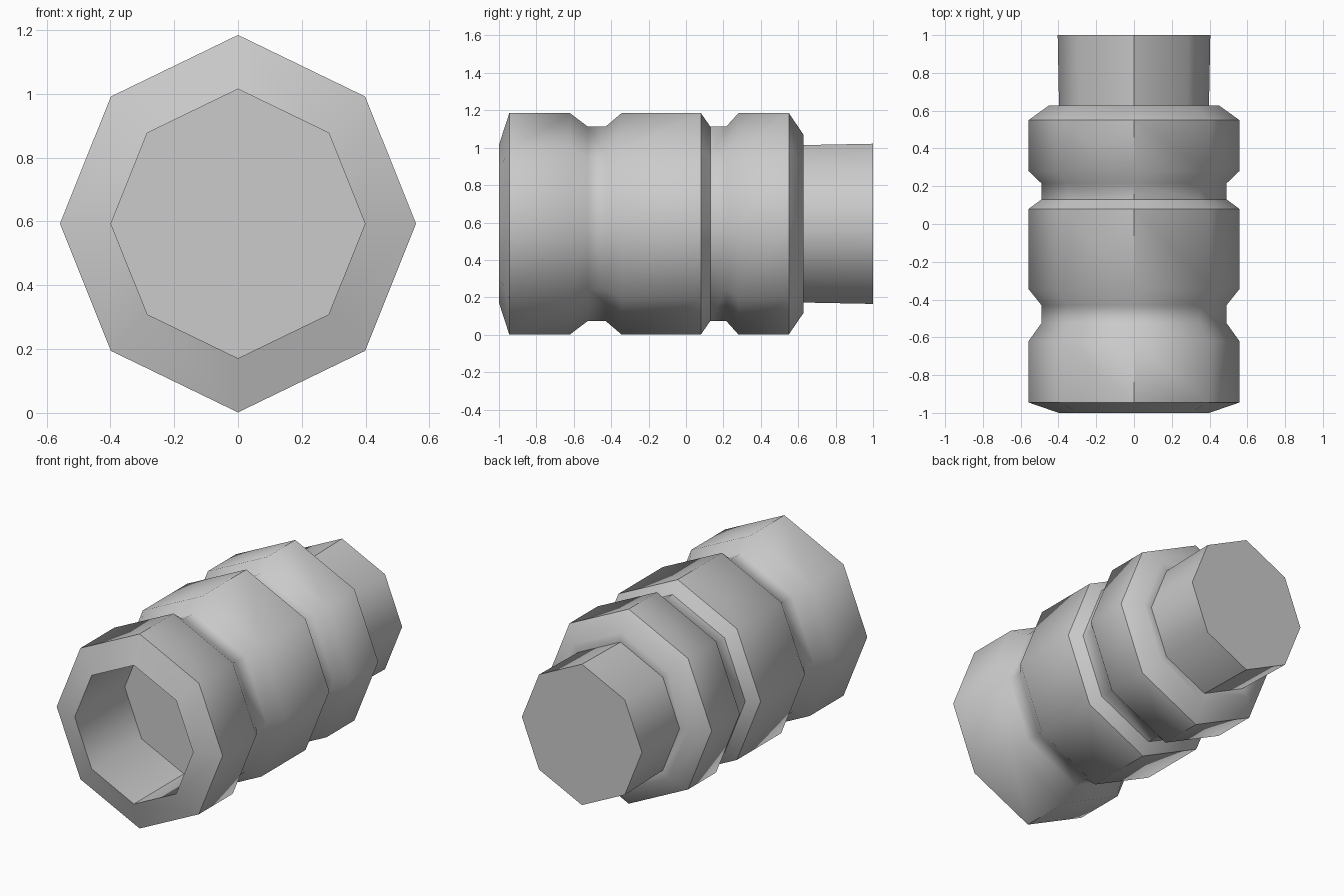
import bpy, bmesh, math

if "Cube" in bpy.data.objects:
    bpy.data.objects.remove(bpy.data.objects["Cube"])

CZ = 0.593


def lathe(name, profile, sides=8, stretch=1.06):
    """Octagonal lathe along y; profile is (y, radius), capped at both ends."""
    bm = bmesh.new()
    rings = []
    for y, r in profile:
        ring = []
        for i in range(sides):
            a = 2 * math.pi * i / sides
            # top and bottom corners are pulled out slightly into a ridge
            k = stretch if i in (2, 6) else 1.0 if i in (0, 4) else 1.01
            ring.append(bm.verts.new((r * k * math.cos(a), y, CZ + r * k * math.sin(a))))
        rings.append(ring)
    for a, b in zip(rings, rings[1:]):
        for i in range(sides):
            j = (i + 1) % sides
            bm.faces.new((a[i], a[j], b[j], b[i]))
    bm.faces.new(rings[0])
    bm.faces.new(rings[-1])
    bmesh.ops.recalc_face_normals(bm, faces=bm.faces)
    mesh = bpy.data.meshes.new(name)
    bm.to_mesh(mesh)
    bm.free()
    ob = bpy.data.objects.new(name, mesh)
    bpy.context.collection.objects.link(ob)
    bpy.ops.object.select_all(action='DESELECT')
    ob.select_set(True)
    bpy.context.view_layer.objects.active = ob
    bpy.ops.object.shade_smooth_by_angle(angle=math.radians(48))
    return ob


FULL, GROOVE, BORE = 0.558, 0.49, 0.398

profile = [
    (-0.52, BORE), (-1.0, BORE),                    # blind bore and front rim
    (-0.945, FULL), (-0.62, FULL),                  # front band
    (-0.525, GROOVE), (-0.43, GROOVE),              # first groove
    (-0.345, FULL), (0.08, FULL),                   # middle band
    (0.13, GROOVE), (0.215, GROOVE),                # second groove
    (0.28, FULL), (0.55, FULL), (0.628, 0.45),      # rear band and shoulder
    (0.628, 0.397), (1.0, 0.404),                   # rear plug
]
lathe("grooved_barrel", profile)
